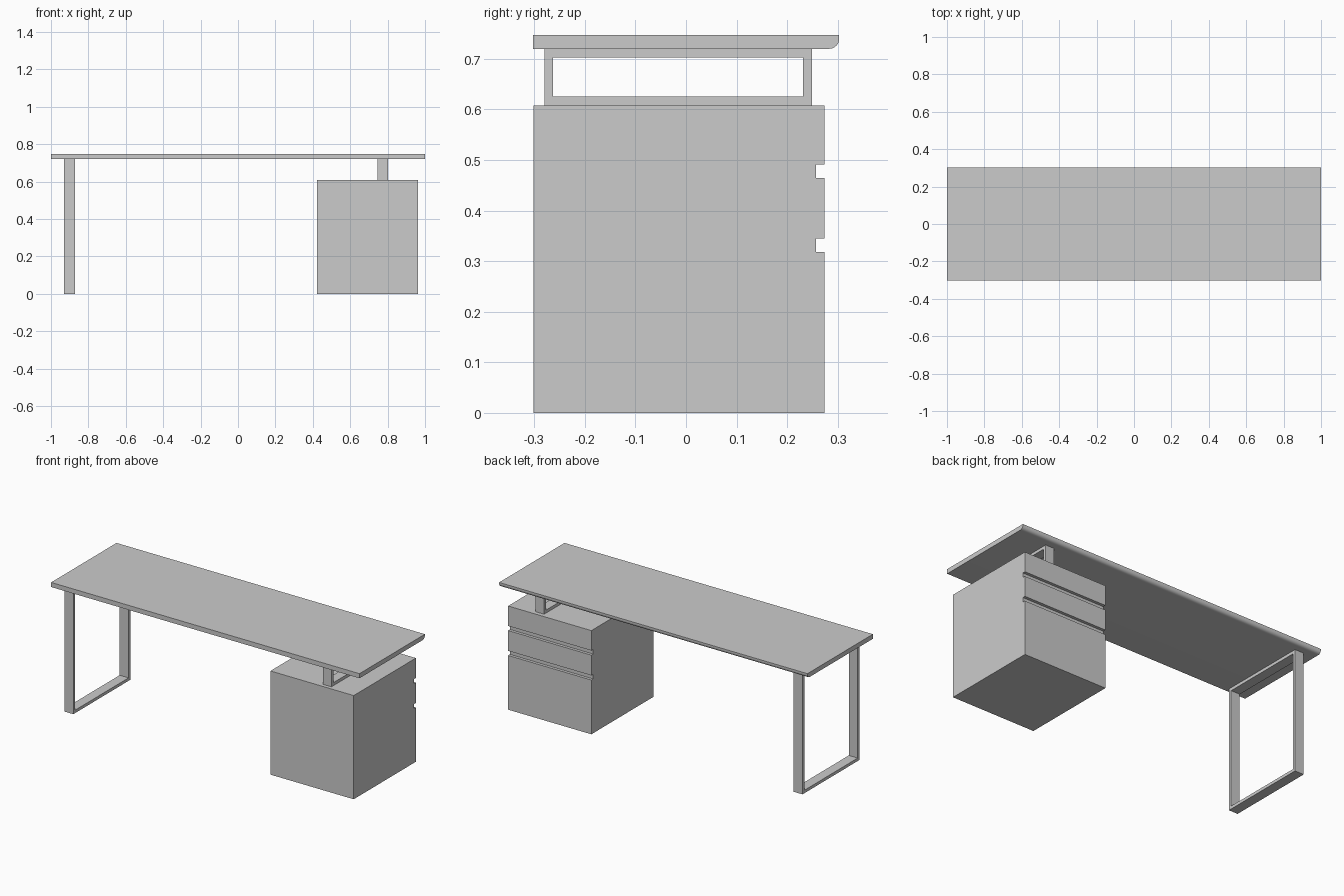
import bpy, math

if "Cube" in bpy.data.objects:
    bpy.data.objects.remove(bpy.data.objects["Cube"])


def extrude_x(name, profile, x0, x1, hole=None):
    """Solid made from a y-z outline (optionally with a matching inner outline) swept along x."""
    n = len(profile)
    rings = [profile] + ([hole] if hole else [])
    verts = [(x, y, z) for ring in rings for x in (x0, x1) for y, z in ring]
    faces = []
    for i in range(n):
        j = (i + 1) % n
        faces.append((i, n + i, n + j, j))
        if hole:
            faces.append((2*n + j, 3*n + j, 3*n + i, 2*n + i))
            faces.append((i, j, 2*n + j, 2*n + i))
            faces.append((n + i, 3*n + i, 3*n + j, n + j))
    if not hole:
        faces += [tuple(range(n)), tuple(range(2*n - 1, n - 1, -1))]
    mesh = bpy.data.meshes.new(name)
    mesh.from_pydata(verts, [], faces)
    mesh.update()
    obj = bpy.data.objects.new(name, mesh)
    bpy.context.collection.objects.link(obj)
    return obj


def rect(y0, y1, z0, z1):
    return [(y0, z0), (y1, z0), (y1, z1), (y0, z1)]


def loop_frame(name, x0, x1, z0, z1, t=0.0175):
    """Rectangular loop of flat bar."""
    y0, y1 = -0.28, 0.249
    return extrude_x(name, rect(y0, y1, z0, z1), x0, x1,
                     rect(y0 + t, y1 - t, z0 + t, z1 - t))


# Table top with rounded lower back edge
r = 0.02
arc = [(0.303 - r + r * math.sin(a), 0.72 + r - r * math.cos(a))
       for a in (math.radians(9 * k) for k in range(11))]
top = extrude_x("table_top", [(-0.303, 0.72)] + arc + [(0.303, 0.747), (-0.303, 0.747)], -1, 1)
bpy.context.view_layer.objects.active = top
top.select_set(True)
bpy.ops.object.shade_smooth_by_angle(angle=math.radians(30))

# Leg loop and short riser loop above the cabinet
loop_frame("leg_frame", -0.93, -0.872, 0, 0.72)
loop_frame("riser_frame", 0.746, 0.802, 0.608, 0.72)

# Drawer cabinet with two finger grooves across the drawer side
back, groove = 0.274, 0.257
outline = [(-0.302, 0), (back, 0)]
for z0, z1 in ((0.318, 0.345), (0.464, 0.491)):
    outline += [(back, z0), (groove, z0), (groove, z1), (back, z1)]
outline += [(back, 0.608), (-0.302, 0.608)]
extrude_x("drawer_cabinet", outline, 0.422, 0.962)

# Make all normals point outwards
for obj in bpy.context.collection.objects:
    bpy.context.view_layer.objects.active = obj
    bpy.ops.object.mode_set(mode='EDIT')
    bpy.ops.mesh.select_all(action='SELECT')
    bpy.ops.mesh.normals_make_consistent(inside=False)
    bpy.ops.object.mode_set(mode='OBJECT')
